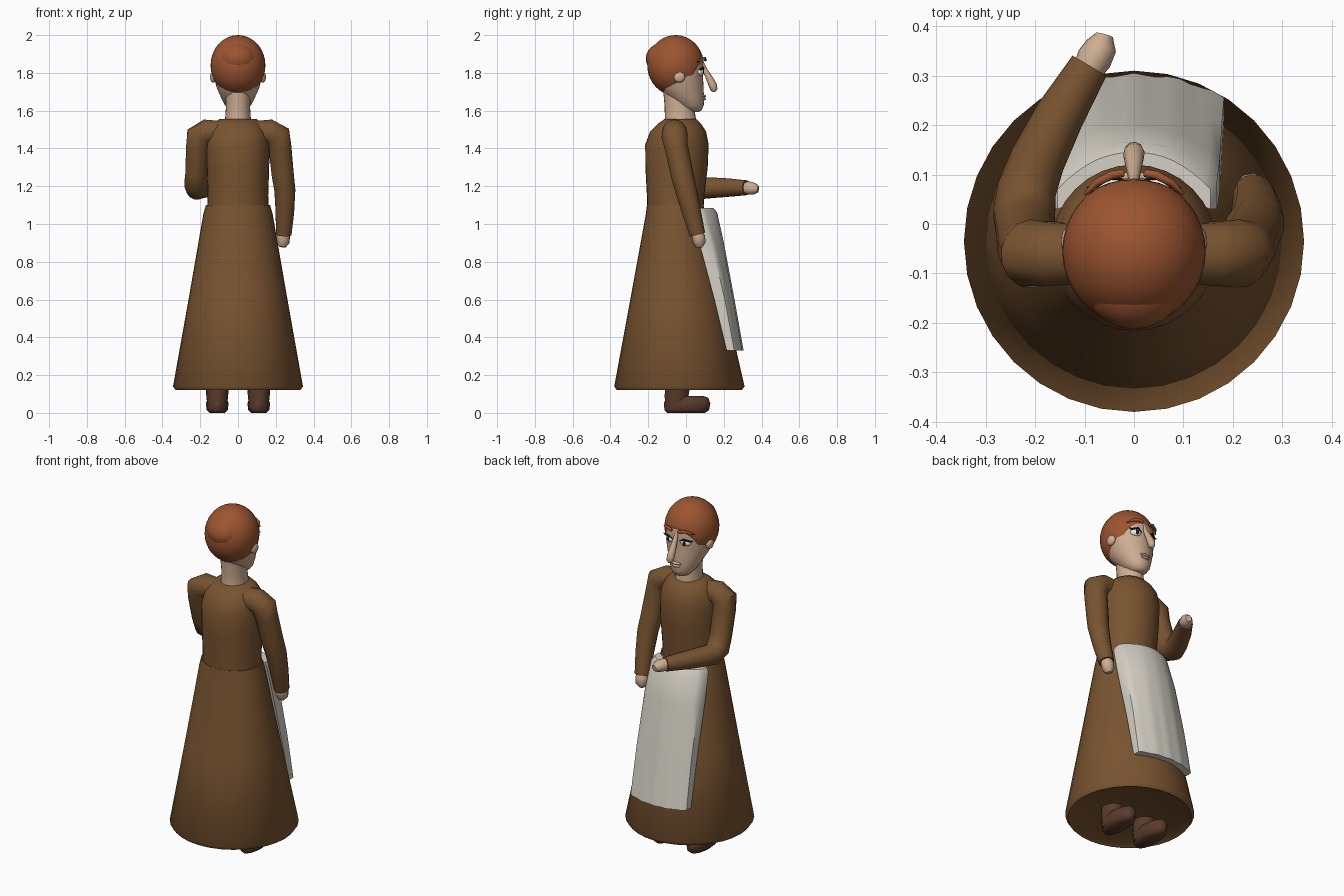
import bpy, bmesh, math
from mathutils import Vector, Matrix


def mat(name, rgb):
    m = bpy.data.materials.new(name)
    m.diffuse_color = (*rgb, 1)
    return m


BROWN = mat("brown_cloth", (0.19, 0.088, 0.03))
WHITE = mat("apron_cloth", (0.66, 0.63, 0.56))
SKIN = mat("skin", (0.62, 0.42, 0.29))
HAIR = mat("red_hair", (0.33, 0.09, 0.03))
SHOE = mat("shoe_leather", (0.1, 0.042, 0.025))
DARK = mat("dark", (0.01, 0.01, 0.012))
EYE = mat("eye_white", (0.85, 0.85, 0.82))


def finish(bm, name, m, angle=50):
    bmesh.ops.recalc_face_normals(bm, faces=bm.faces)
    me = bpy.data.meshes.new(name)
    bm.to_mesh(me)
    bm.free()
    ob = bpy.data.objects.new(name, me)
    bpy.context.collection.objects.link(ob)
    me.materials.append(m)
    bpy.ops.object.select_all(action='DESELECT')
    ob.select_set(True)
    bpy.context.view_layer.objects.active = ob
    bpy.ops.object.shade_smooth_by_angle(angle=math.radians(angle))
    return ob


def skin_rings(rings, name, m, angle=50):
    """Join closed point rings into one capped surface."""
    bm = bmesh.new()
    vs = [[bm.verts.new(p) for p in r] for r in rings]
    n = len(vs[0])
    for a, b in zip(vs, vs[1:]):
        for i in range(n):
            j = (i + 1) % n
            bm.faces.new((a[i], a[j], b[j], b[i]))
    bm.faces.new(vs[0])
    bm.faces.new(vs[-1])
    return finish(bm, name, m, angle)


def loft(name, m, sections, n=32, x=0, angle=50):
    """Sections: (z, centre y, radius x, radius y)."""
    return skin_rings([[(x + rx * math.cos(t * math.tau / n), cy + ry * math.sin(t * math.tau / n), z)
                        for t in range(n)] for z, cy, rx, ry in sections], name, m, angle)


def tube(name, m, pts, n=14):
    """Points: (x, y, z, radius, [second radius])."""
    P = [Vector(p[:3]) for p in pts]
    rings, side = [], None
    for i, p in enumerate(P):
        d = (P[min(i + 1, len(P) - 1)] - P[max(i - 1, 0)]).normalized()
        if side is None:
            side = d.orthogonal()
        side = (side - d * side.dot(d)).normalized()
        up = d.cross(side)
        r = pts[i][3]
        rings.append([p + (side * math.cos(k * math.tau / n) + up * math.sin(k * math.tau / n)) * r
                      for k in range(n)])
    return skin_rings(rings, name, m)


def ball(name, m, c, r, rot=(0, 0, 0), seg=20, cut=None):
    bm = bmesh.new()
    bmesh.ops.create_uvsphere(bm, u_segments=seg, v_segments=seg // 2 + 2, radius=1)
    R = Matrix.Rotation(rot[2], 4, 'Z') @ Matrix.Rotation(rot[0], 4, 'X')
    bm.transform(Matrix.Translation(c) @ R @ Matrix.Diagonal((*r, 1)))
    if cut:
        bmesh.ops.bisect_plane(bm, geom=bm.verts[:] + bm.edges[:] + bm.faces[:],
                               plane_co=cut[0], plane_no=cut[1], clear_outer=True)
        bmesh.ops.holes_fill(bm, edges=[e for e in bm.edges if e.is_boundary])
    return finish(bm, name, m)


# Dress: skirt and bodice
loft("skirt", BROWN, [(0.135, -0.035, 0.30, 0.30), (0.12, -0.035, 0.33, 0.33),
                      (0.14, -0.035, 0.344, 0.345), (0.6, -0.045, 0.262, 0.25),
                      (1.05, -0.055, 0.184, 0.158), (1.10, -0.057, 0.17, 0.15)])
loft("bodice", BROWN, [(1.05, -0.057, 0.165, 0.148), (1.15, -0.055, 0.16, 0.152),
                       (1.30, -0.05, 0.165, 0.165), (1.42, -0.048, 0.168, 0.168),
                       (1.49, -0.042, 0.155, 0.148), (1.53, -0.035, 0.13, 0.115),
                       (1.555, -0.03, 0.10, 0.085)])

# Apron: thick curved panel lying over the front of the skirt
rings = []
for z, w, front, edge, back in [(0.33, 0.182, 0.302, 0.255, 0.215), (0.6, 0.178, 0.255, 0.205, 0.15),
                                (0.9, 0.174, 0.20, 0.135, 0.07), (1.06, 0.168, 0.165, 0.085, 0.03),
                                (1.085, 0.155, 0.145, 0.07, 0.03)]:
    outer = []
    for i in range(17):
        u = -1 + i / 8
        fold = 0.004 * math.cos(u * 14) * (1.1 - z)
        outer.append((w * u, front - (front - edge) * abs(u) ** 2.2 + fold, z))
    inner = [(w * u, back + 0.04 * (1 - u * u), z) for u in (1, 0.5, 0, -0.5, -1)]
    rings.append(outer + inner)
skin_rings(rings, "apron", WHITE)

# Sleeves: one hanging, one bent forward across the waist
tube("hanging_sleeve", BROWN, [(0.08, -0.06, 1.485, 0.06), (0.17, -0.06, 1.488, 0.066),
                               (0.212, -0.06, 1.465, 0.07), (0.222, -0.052, 1.41, 0.062),
                               (0.237, -0.02, 1.26, 0.06), (0.248, 0.0, 1.18, 0.057),
                               (0.248, 0.03, 1.06, 0.05), (0.242, 0.06, 0.945, 0.042)])
tube("bent_sleeve", BROWN, [(-0.08, -0.06, 1.485, 0.06), (-0.17, -0.06, 1.488, 0.066),
                            (-0.208, -0.06, 1.465, 0.07), (-0.214, -0.052, 1.41, 0.062),
                            (-0.22, -0.01, 1.27, 0.06), (-0.222, 0.02, 1.21, 0.064),
                            (-0.217, 0.07, 1.188, 0.06), (-0.195, 0.13, 1.192, 0.056),
                            (-0.15, 0.22, 1.193, 0.05), (-0.09, 0.32, 1.192, 0.04)])

# Hands
tube("hanging_hand", SKIN, [(0.243, 0.055, 0.96, 0.03), (0.24, 0.066, 0.93, 0.036),
                            (0.238, 0.07, 0.90, 0.034), (0.234, 0.068, 0.878, 0.018)], 10)
tube("bent_hand", SKIN, [(-0.097, 0.305, 1.192, 0.03), (-0.08, 0.335, 1.19, 0.036),
                         (-0.066, 0.36, 1.187, 0.032), (-0.06, 0.382, 1.184, 0.018)], 10)

# Neck and head
loft("neck", SKIN, [(1.53, -0.03, 0.072, 0.085), (1.56, -0.03, 0.068, 0.082),
                    (1.62, -0.035, 0.064, 0.078), (1.70, -0.04, 0.068, 0.08)], 24)
loft("face", SKIN, [(1.592, 0.045, 0.02, 0.02), (1.602, 0.038, 0.045, 0.045),
                    (1.63, 0.02, 0.07, 0.074), (1.67, 0.0, 0.09, 0.095),
                    (1.72, -0.025, 0.112, 0.118), (1.78, -0.035, 0.128, 0.125),
                    (1.84, -0.04, 0.132, 0.132), (1.89, -0.045, 0.125, 0.13),
                    (1.94, -0.05, 0.10, 0.11)])

# Hair cap, cut along the hairline, with a small peak at the back
ball("hair", HAIR, (0, -0.055, 1.84), (0.145, 0.15, 0.16), seg=36,
     cut=((0, 0.085, 1.87), (0, 0.19, -0.115)))
ball("hair_back", HAIR, (0, -0.12, 1.875), (0.10, 0.093, 0.085))

# Nose and mouth
tube("nose", SKIN, [(0, 0.085, 1.86, 0.008), (0, 0.098, 1.82, 0.013), (0, 0.122, 1.775, 0.018),
                    (0, 0.142, 1.735, 0.022), (0, 0.148, 1.712, 0.019), (0, 0.152, 1.70, 0.008)], 10)
ball("upper_lip", SKIN, (0, 0.093, 1.677), (0.032, 0.013, 0.008))
ball("lower_lip", SKIN, (0, 0.092, 1.662), (0.026, 0.013, 0.008))

# Eyes, lashes, brows, ears and feet, mirrored left and right
for s, side in ((-1, "left"), (1, "right")):
    ball(side + "_eye", EYE, (s * 0.052, 0.075, 1.805), (0.03, 0.018, 0.02), (0, 0, -s * 0.4))
    ball(side + "_iris", DARK, (s * 0.052, 0.087, 1.805), (0.012, 0.009, 0.015), (0, 0, -s * 0.4), 12)
    tube(side + "_lashes", DARK, [(s * 0.022, 0.09, 1.812, 0.002), (s * 0.05, 0.094, 1.828, 0.005),
                                  (s * 0.08, 0.076, 1.818, 0.005), (s * 0.095, 0.073, 1.822, 0.002)], 8)
    tube(side + "_brow", HAIR, [(s * 0.022, 0.103, 1.868, 0.008), (s * 0.045, 0.099, 1.876, 0.009),
                                (s * 0.075, 0.084, 1.872, 0.008), (s * 0.10, 0.06, 1.858, 0.003)], 8)
    ball(side + "_ear", SKIN, (s * 0.13, -0.035, 1.778), (0.018, 0.03, 0.03))
    loft(side + "_ankle", SHOE, [(0.02, -0.05, 0.05, 0.06), (0.09, -0.05, 0.058, 0.065),
                                 (0.18, -0.04, 0.062, 0.068)], 14, s * 0.11)
    loft(side + "_shoe", SHOE, [(0.0, 0.0, 0.04, 0.10), (0.015, 0.004, 0.056, 0.118),
                                (0.05, 0.006, 0.06, 0.123), (0.08, 0.006, 0.05, 0.112),
                                (0.09, 0.0, 0.03, 0.09)], 16, s * 0.11)
